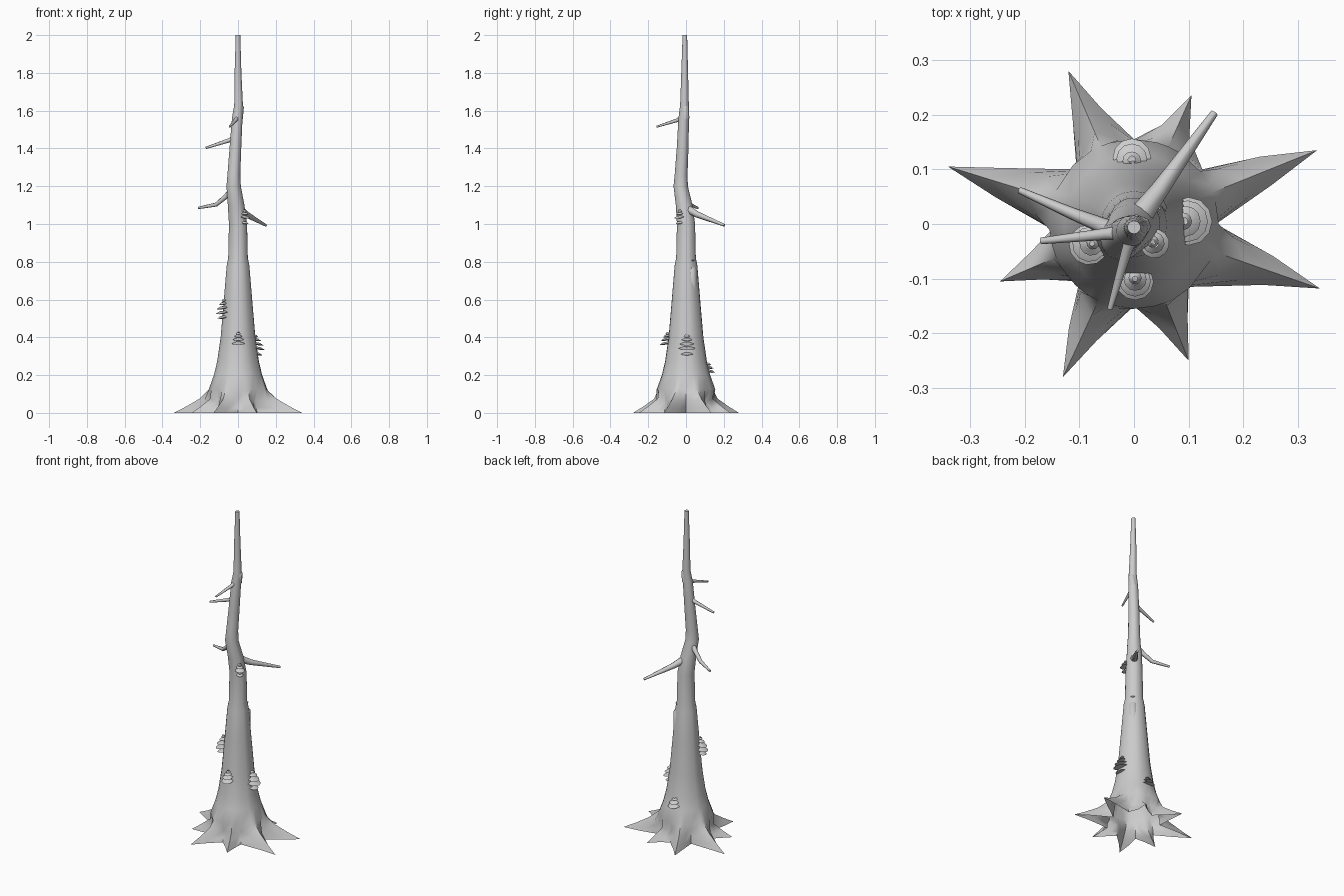
import bpy, bmesh, math
from mathutils import Vector, Matrix

cube = bpy.data.objects.get("Cube")
if cube:
    bpy.data.objects.remove(cube, do_unlink=True)

bark = bpy.data.materials.new("grey_bark")
bark.use_nodes = True
GREY = (0.6, 0.6, 0.6, 1)
bark.diffuse_color = GREY
bark.node_tree.nodes["Principled BSDF"].inputs["Base Color"].default_value = GREY


def make_object(name, bm, angle=40):
    mesh = bpy.data.meshes.new(name)
    bmesh.ops.recalc_face_normals(bm, faces=bm.faces)
    bm.to_mesh(mesh)
    bm.free()
    mesh.materials.append(bark)
    ob = bpy.data.objects.new(name, mesh)
    bpy.context.collection.objects.link(ob)
    bpy.ops.object.select_all(action='DESELECT')
    ob.select_set(True)
    bpy.context.view_layer.objects.active = ob
    bpy.ops.object.shade_smooth_by_angle(angle=math.radians(angle))
    return ob


def skin(bm, rings):
    """Bridge closed rings of points and cap the last one."""
    loops = [[bm.verts.new(p) for p in ring] for ring in rings]
    for a, b in zip(loops, loops[1:]):
        for i in range(len(a)):
            j = (i + 1) % len(a)
            bm.faces.new((a[i], a[j], b[j], b[i]))
    bm.faces.new(loops[-1])


# Trunk: a flared, open base with eight roots, then a bent tapering stem
tips = [(.335, .135), (.105, .235), (-.12, .28), (-.34, .105),
        (-.245, -.105), (-.13, -.28), (.10, -.25), (.34, -.118)]
valleys = [(.125, .10), (0, .155), (-.105, .10), (-.15, -.01),
           (-.10, -.105), (0, -.15), (.10, -.115), (.15, 0)]


def root_ring(reach, z_tip, shoulder, half, z_side, valley, z_valley):
    ring = []
    for i in range(8):
        tip, low = Vector(tips[i]), Vector(valleys[i])
        side = Vector((-tip.y, tip.x)).normalized() * half
        for p, z in ((tip * shoulder - side, z_side), (tip * reach, z_tip),
                     (tip * shoulder + side, z_side), (low * valley, z_valley)):
            ring.append((p.x, p.y, z))
    return ring


rings = [root_ring(1, 0, .72, .028, 0, 1, 0),
         root_ring(.8, .035, .62, .03, .022, .98, .03),
         root_ring(.6, .075, .5, .036, .06, .94, .07)]
angles = [math.atan2(p[1], p[0]) for p in rings[0]]

stem = [(.125, 0, 0, .155), (.2, 0, 0, .128), (.27, 0, 0, .111),
        (.4, 0, 0, .092), (.6, 0, 0, .075), (.78, 0, 0, .06),
        (.82, 0, 0, .052), (1.0, 0, 0, .048), (1.1, -.01, -.01, .044),
        (1.2, -.023, -.028, .038), (1.26, -.022, -.026, .034),
        (1.4, -.014, -.018, .031), (1.56, -.004, -.012, .028),
        (1.63, .003, -.008, .023), (1.8, 0, -.007, .018),
        (2.0, 0, -.006, .012)]
for z, x, y, r in stem:
    rings.append([(x + r * math.cos(a), y + r * math.sin(a), z) for a in angles])
bm = bmesh.new()
skin(bm, rings)
make_object("trunk", bm, 50)


# Branches and knots: tapered tubes along a path of (x, y, z, radius)
def tube(name, path, sides=8):
    pts = [Vector(p[:3]) for p in path]
    rings = []
    for i, p in enumerate(pts):
        d = pts[min(i + 1, len(pts) - 1)] - pts[max(i - 1, 0)]
        q = d.to_track_quat('Z', 'Y')
        rings.append([p + q @ (Vector((math.cos(t), math.sin(t), 0)) * path[i][3])
                      for t in (k * math.tau / sides for k in range(sides))])
    bm = bmesh.new()
    skin(bm, rings)
    make_object(name, bm, 50)


tube("long_back_branch", [(0, 0, 1.085, .024), (.045, .06, 1.05, .017),
                          (.147, .203, .993, .007)])
tube("bent_right_branch", [(-.03, -.015, 1.18, .018), (-.065, 0, 1.145, .014),
                           (-.115, .02, 1.103, .011), (-.21, .062, 1.085, .006)])
tube("right_branch", [(-.01, -.015, 1.46, .015), (-.05, -.018, 1.442, .011),
                      (-.17, -.031, 1.403, .006)])
tube("front_branch", [(0, -.01, 1.57, .014), (-.012, -.045, 1.55, .01),
                      (-.044, -.155, 1.515, .005)])
tube("middle_knot", [(.03, .03, .62, .03), (.034, .03, .76, .026),
                     (.033, .03, .81, .016)])
tube("upper_knot", [(.004, -.004, 1.56, .022), (.013, -.004, 1.62, .018),
                    (.011, -.004, 1.66, .01)])


# Shelf fungi: stacks of thin lens-shaped caps growing out of the bark
def fungus(name, x, y, heading, shelves):
    bm = bmesh.new()
    out = Vector((math.cos(heading), math.sin(heading), 0))
    biggest = max(r for z, r in shelves)
    for z, r in shelves:
        centre = Vector((x, y, z)) - out * (biggest - r) * .35
        m = (Matrix.Translation(centre) @ Matrix.Rotation(heading, 4, 'Z')
             @ Matrix.Rotation(.2, 4, 'Y'))
        for depth, sign in ((.009, 1), (.005, -1)):
            bmesh.ops.create_cone(
                bm, cap_ends=False, segments=12, radius1=r if sign > 0 else r * .4,
                radius2=r * .4 if sign > 0 else r, depth=depth,
                matrix=m @ Matrix.Translation((0, 0, sign * depth / 2)))
            rim = [e for e in bm.edges if e.is_boundary
                   and all((v.co - centre).length < r * .6 for v in e.verts)]
            bmesh.ops.holes_fill(bm, edges=rim, sides=12)
    bmesh.ops.remove_doubles(bm, verts=bm.verts, dist=.0005)
    make_object(name, bm, 30)


fungus("front_fungus", .002, -.106, -math.pi / 2,
       [(.367, .034), (.388, .029), (.405, .021), (.418, .012)])
fungus("left_fungus", .1, .005, 0,
       [(.312, .034), (.342, .044), (.365, .038), (.387, .028), (.405, .016)])
fungus("right_fungus", -.083, -.038, math.pi * 1.13,
       [(.505, .029), (.53, .037), (.555, .032), (.577, .022), (.594, .012)])
fungus("back_fungus", -.004, .122, math.pi / 2,
       [(.22, .035), (.24, .028), (.257, .017)])
fungus("upper_fungus", .038, -.036, -.75,
       [(1.005, .02), (1.035, .027), (1.053, .02), (1.066, .011)])
